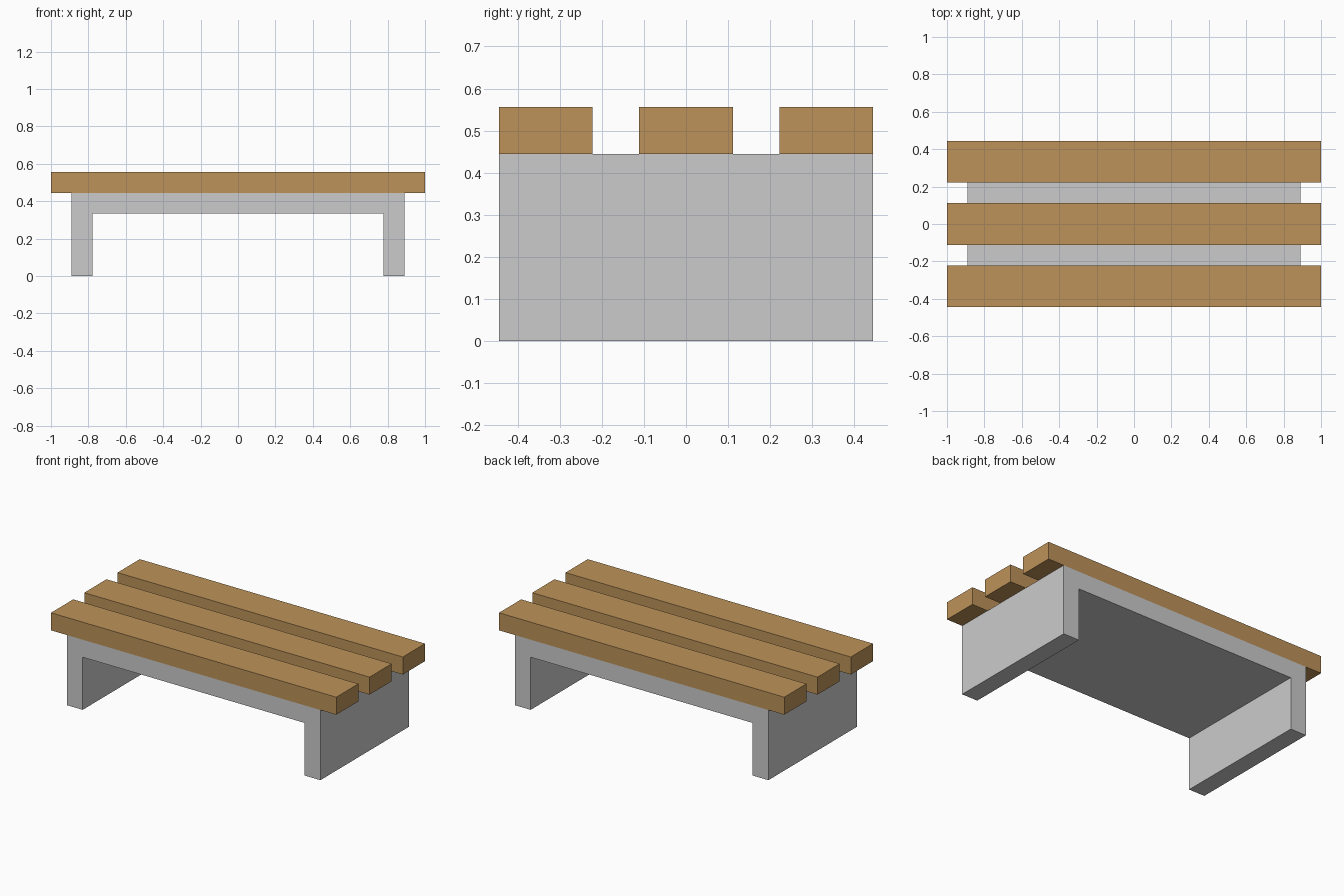
import bpy, bmesh

if "Cube" in bpy.data.objects:
    bpy.data.objects.remove(bpy.data.objects["Cube"])

U = 1 / 9  # the bench is laid out on a grid of ninths

wood = bpy.data.materials.new("wood")
wood.diffuse_color = (0.51, 0.29, 0.10, 1)
wood.use_nodes = True
wood.node_tree.nodes["Principled BSDF"].inputs["Base Color"].default_value = wood.diffuse_color


def extruded(name, profile, y0, y1, material=None):
    """Extrude a closed x-z profile from y0 to y1 (all in grid units)."""
    bm = bmesh.new()
    face = bm.faces.new([bm.verts.new((x * U, y0 * U, z * U)) for x, z in profile])
    ext = bmesh.ops.extrude_face_region(bm, geom=[face])
    new_verts = [g for g in ext["geom"] if isinstance(g, bmesh.types.BMVert)]
    bmesh.ops.translate(bm, verts=new_verts, vec=(0, (y1 - y0) * U, 0))
    bmesh.ops.recalc_face_normals(bm, faces=bm.faces)
    mesh = bpy.data.meshes.new(name)
    bm.to_mesh(mesh)
    bm.free()
    if material:
        mesh.materials.append(material)
    obj = bpy.data.objects.new(name, mesh)
    bpy.context.collection.objects.link(obj)
    return obj


# Concrete base: one arch-shaped profile
half = [(8, 4), (8, 0), (7, 0), (7, 3)]
extruded("base", half + [(-x, z) for x, z in reversed(half)], -4, 4)

# Three wooden seat slats
slat = [(-9, 4), (9, 4), (9, 5), (-9, 5)]
for name, y in (("front_slat", -3), ("middle_slat", 0), ("back_slat", 3)):
    extruded(name, slat, y - 1, y + 1, wood)
